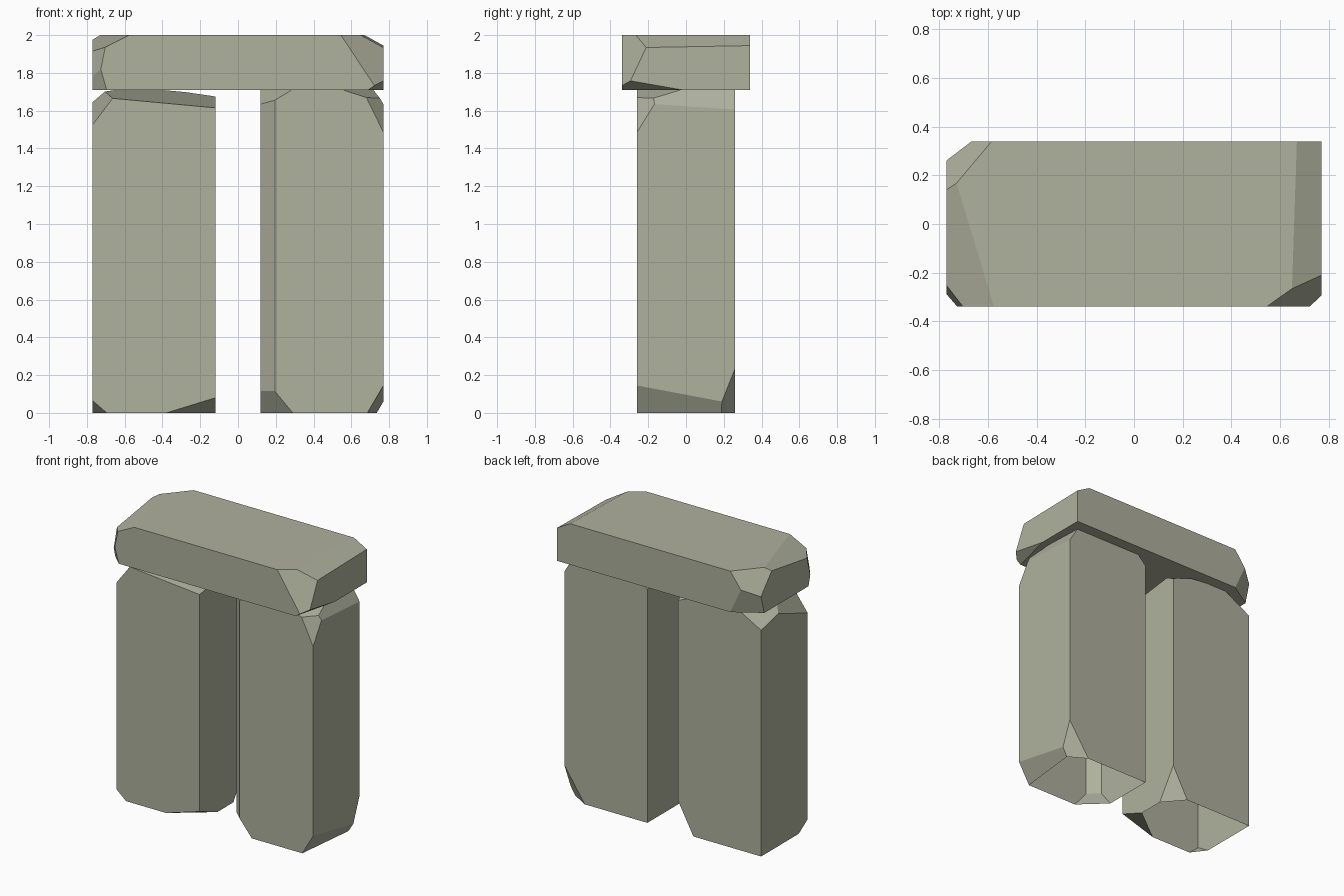
import bpy
import bmesh
from mathutils import Vector

cube = bpy.data.objects.get("Cube")
if cube:
    bpy.data.objects.remove(cube, do_unlink=True)

stone = bpy.data.materials.new("weathered stone")
stone.use_nodes = True
colour = (0.43, 0.44, 0.34, 1)
stone.diffuse_color = colour
stone.node_tree.nodes["Principled BSDF"].inputs["Base Color"].default_value = colour

# Model's own sides
LEFT, RIGHT = 1, -1
BACK, FRONT = 1, -1
TOP, BOTTOM = 1, -1
ENDLESS = float("inf")


def chip(bm, low, high, corner, reach):
    """Slice off a corner; reach is how far the cut runs along each edge."""
    origin = Vector([h if s > 0 else l for s, l, h in zip(corner, low, high)])
    normal = Vector([s / r for s, r in zip(corner, reach)])
    point = origin - normal / normal.length_squared
    cut = bmesh.ops.bisect_plane(
        bm, geom=bm.verts[:] + bm.edges[:] + bm.faces[:], dist=1e-5,
        plane_co=point, plane_no=normal.normalized(), clear_outer=True)
    rim = [e for e in cut["geom_cut"] if isinstance(e, bmesh.types.BMEdge)]
    if len(rim) > 2:
        bmesh.ops.contextual_create(bm, geom=rim)


def block(name, low, high, chips, hollow=False):
    bm = bmesh.new()
    bmesh.ops.create_cube(bm, size=1)
    low, high = Vector(low), Vector(high)
    for v in bm.verts:
        v.co = (low + high) / 2 + v.co * (high - low)
    for corner, reach in chips:
        chip(bm, low, high, corner, reach)
    bmesh.ops.recalc_face_normals(bm, faces=bm.faces[:])
    # Posts are shells without a floor
    if hollow:
        floor = [f for f in bm.faces if f.normal.z < -0.99]
        bmesh.ops.delete(bm, geom=floor, context="FACES")
    mesh = bpy.data.meshes.new(name)
    bm.to_mesh(mesh)
    bm.free()
    mesh.materials.append(stone)
    obj = bpy.data.objects.new(name, mesh)
    bpy.context.collection.objects.link(obj)


# Lintel across the top
block("lintel", (-0.77, -0.34, 1.71), (0.77, 0.34, 2), [
    ((RIGHT, FRONT, TOP), (0.195, 0.64, 0.098)),
    ((RIGHT, BACK, TOP), (0.185, 0.22, 0.25)),
    ((RIGHT, BACK, BOTTOM), (0.185, 0.115, 0.4)),
    ((RIGHT, FRONT, TOP), (0.08, 0.11, 0.4)),
    ((RIGHT, FRONT, BOTTOM), (0.075, 0.07, 0.26)),
    ((LEFT, FRONT, TOP), (0.123, 3.7, 0.068)),
    ((LEFT, FRONT, TOP), (0.225, 0.16, 0.34)),
    ((LEFT, FRONT, BOTTOM), (0.08, 0.32, 0.056)),
])

# Post on the model's right
block("right_post", (-0.77, -0.26, 0), (-0.12, 0.26, 1.71), [
    ((RIGHT, FRONT, TOP), (0.14, 0.51, 0.185)),
    ((RIGHT, BACK, TOP), (0.2, 0.46, 0.11)),
    ((LEFT, BACK, TOP), (0.19, 0.13, 0.07)),
    ((LEFT, FRONT, TOP), (1.03, 0.72, 0.095)),
    ((LEFT, FRONT, BOTTOM), (0.26, 0.2, 0.08)),
    ((LEFT, BACK, BOTTOM), (0.12, 0.14, 0.22)),
    ((RIGHT, FRONT, BOTTOM), (0.075, 0.1, 0.065)),
], hollow=True)

# Post on the model's left, with one bevelled upright edge
block("left_post", (0.12, -0.26, 0), (0.77, 0.26, 1.71), [
    ((RIGHT, FRONT, TOP), (0.075, 0.07, ENDLESS)),
    ((LEFT, FRONT, TOP), (0.11, 0.14, 0.225)),
    ((LEFT, BACK, TOP), (0.066, 1.5, 0.105)),
    ((LEFT, FRONT, TOP), (0.215, 0.31, 0.07)),
    ((RIGHT, FRONT, TOP), (0.165, 0.28, 0.1)),
    ((RIGHT, BACK, TOP), (0.06, 0.15, 0.06)),
    ((RIGHT, FRONT, BOTTOM), (0.17, 0.16, 0.206)),
    ((LEFT, FRONT, BOTTOM), (0.085, 0.77, 0.145)),
    ((LEFT, BACK, BOTTOM), (0.16, 0.094, 0.235)),
], hollow=True)
